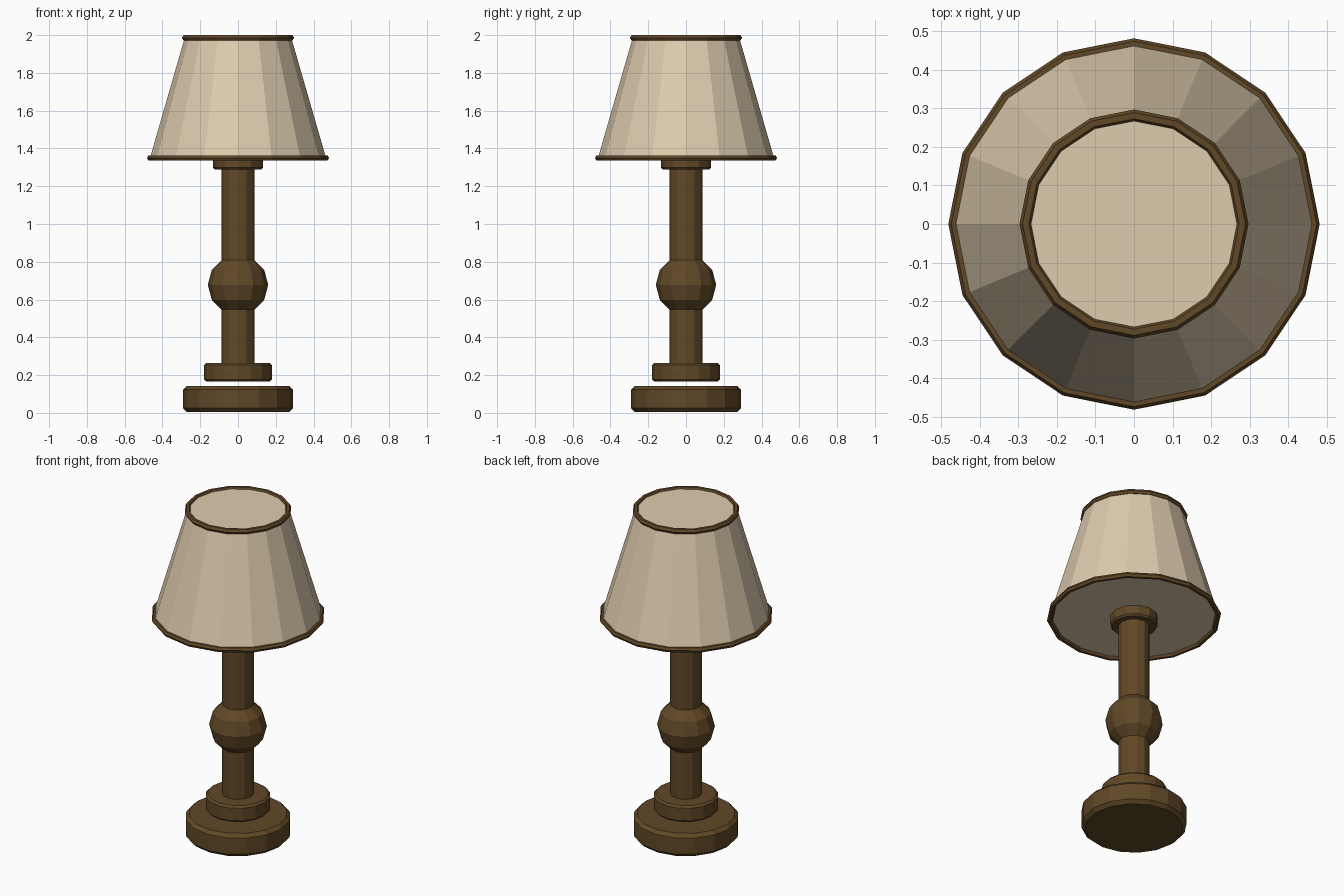
import bpy, math

cube = bpy.data.objects.get("Cube")
if cube:
    bpy.data.objects.remove(cube, do_unlink=True)


def make_material(name, colour):
    mat = bpy.data.materials.new(name)
    mat.use_nodes = True
    mat.diffuse_color = colour
    mat.node_tree.nodes["Principled BSDF"].inputs["Base Color"].default_value = colour
    return mat


wood = make_material("dark wood", (0.12, 0.065, 0.02, 1))
fabric = make_material("cream fabric", (0.73, 0.60, 0.42, 1))


def finish(name, mat):
    obj = bpy.context.object
    obj.name = name
    obj.data.materials.append(mat)
    bpy.ops.object.shade_flat()
    return obj


def disc(name, bottom, top, radius, sides, bevel=0.0):
    """Upright cylinder between two heights, with optional chamfered rims."""
    bpy.ops.mesh.primitive_cylinder_add(vertices=sides, radius=radius, depth=top - bottom,
                                        location=(0, 0, (bottom + top) / 2))
    obj = finish(name, wood)
    if bevel:
        mod = obj.modifiers.new("chamfer", "BEVEL")
        mod.width = bevel
        mod.segments = 1
        mod.limit_method = "ANGLE"
        mod.angle_limit = math.radians(60)


def rim(name, height, radius):
    bpy.ops.mesh.primitive_torus_add(major_segments=16, minor_segments=6, major_radius=radius,
                                     minor_radius=0.016, location=(0, 0, height))
    finish(name, wood)


# Base and stem
disc("base", 0.005, 0.143, 0.292, 16, 0.02)
disc("base_step", 0.165, 0.265, 0.18, 16, 0.012)
disc("stem", 0.2, 1.34, 0.088, 12)
disc("collar", 1.288, 1.36, 0.132, 12, 0.01)

# Faceted knob on the stem
bpy.ops.mesh.primitive_uv_sphere_add(segments=12, ring_count=6, radius=0.16, location=(0, 0, 0.678))
finish("stem_knob", wood)

# Closed tapered shade with wooden rims
bpy.ops.mesh.primitive_cone_add(vertices=16, radius1=0.466, radius2=0.281, depth=0.64,
                                location=(0, 0, 1.67))
finish("shade", fabric)
rim("shade_bottom_rim", 1.35, 0.466)
rim("shade_top_rim", 1.986, 0.281)
